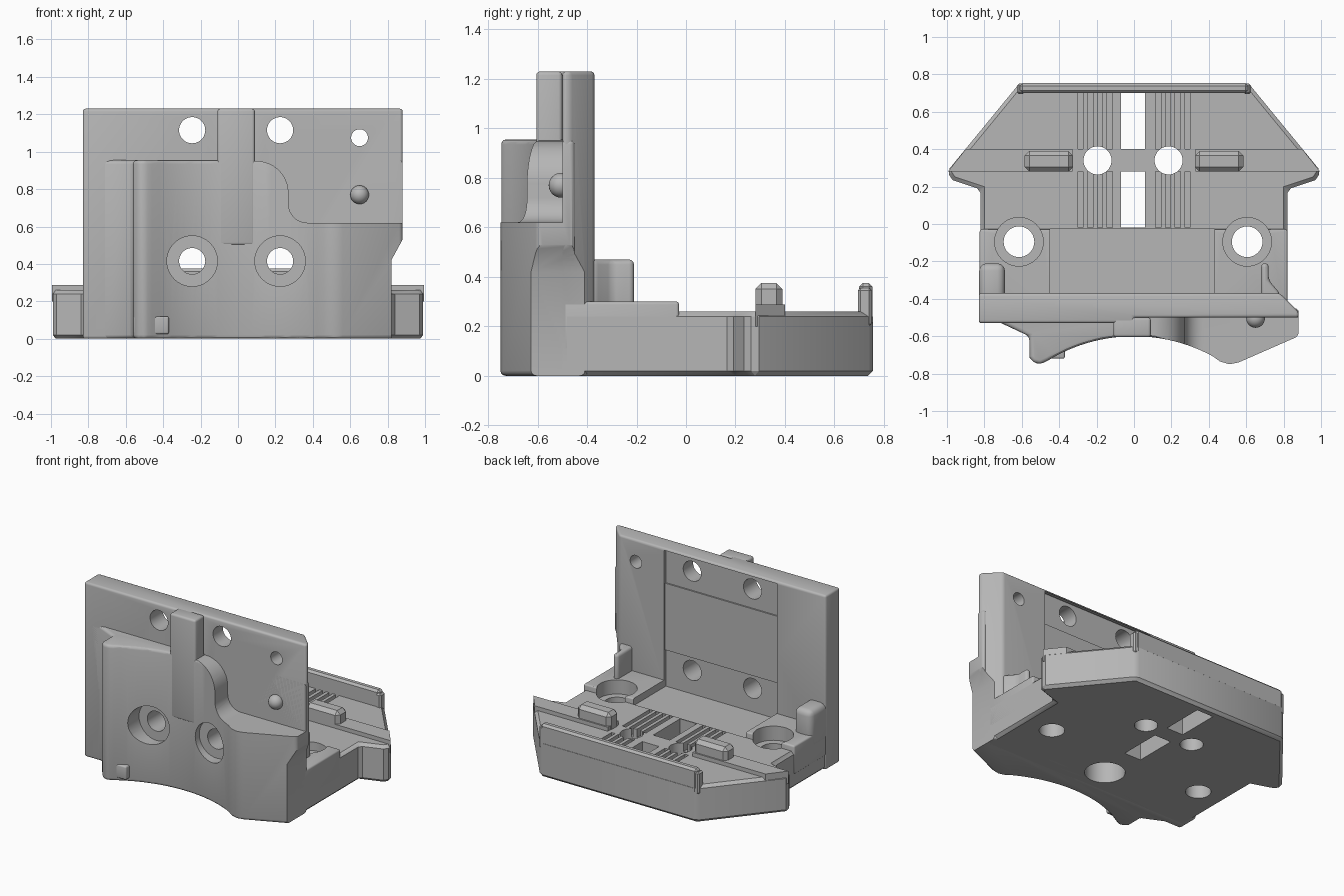
import bpy, bmesh, math
from mathutils import Matrix

cube = bpy.data.objects.get("Cube")
if cube:
    bpy.data.objects.remove(cube, do_unlink=True)

GREY = (0.47, 0.47, 0.47, 1)
grey = bpy.data.materials.new("light grey plastic")
grey.use_nodes = True
grey.diffuse_color = GREY
grey.node_tree.nodes["Principled BSDF"].inputs["Base Color"].default_value = GREY


def link(name, bm):
    bmesh.ops.recalc_face_normals(bm, faces=bm.faces)
    mesh = bpy.data.meshes.new(name)
    bm.to_mesh(mesh)
    bm.free()
    mesh.materials.append(grey)
    obj = bpy.data.objects.new(name, mesh)
    bpy.context.scene.collection.objects.link(obj)
    return obj


def prism(name, pts, lo, hi, axis="z"):
    """Extrude a plan (axis z) or a front outline (axis y) from lo to hi."""
    bm = bmesh.new()
    place = (lambda a, b, h: (a, b, h)) if axis == "z" else (lambda a, b, h: (a, h, b))
    low = [bm.verts.new(place(a, b, lo)) for a, b in pts]
    high = [bm.verts.new(place(a, b, hi)) for a, b in pts]
    bm.faces.new(low)
    bm.faces.new(high)
    for i in range(len(pts)):
        j = (i + 1) % len(pts)
        bm.faces.new((low[i], low[j], high[j], high[i]))
    return link(name, bm)


def box(name, x0, x1, y0, y1, z0, z1):
    return prism(name, [(x0, y0), (x1, y0), (x1, y1), (x0, y1)], z0, z1)


def disc(a, b, r, lo, hi, axis="z"):
    pts = [(a + r * math.cos(t * math.tau / 40), b + r * math.sin(t * math.tau / 40))
           for t in range(40)]
    return prism("hole_cutter", pts, lo, hi, axis)


def finish(obj, bevel=0.0, cuts=(), segments=3):
    """Round the edges, cut the openings, bake and shade."""
    if bevel:
        m = obj.modifiers.new("bevel", "BEVEL")
        m.width, m.segments = bevel, segments
        m.limit_method, m.angle_limit = "ANGLE", math.radians(40)
    for c in cuts:
        m = obj.modifiers.new("cut", "BOOLEAN")
        m.operation, m.object, m.solver = "DIFFERENCE", c, "EXACT"
    graph = bpy.context.evaluated_depsgraph_get()
    mesh = bpy.data.meshes.new_from_object(obj.evaluated_get(graph))
    obj.modifiers.clear()
    obj.data = mesh
    bpy.ops.object.select_all(action="DESELECT")
    obj.select_set(True)
    bpy.context.view_layer.objects.active = obj
    bpy.ops.object.shade_smooth_by_angle(angle=math.radians(30))


def arc(cx, cy, r, start, end, n):
    return [(cx + r * math.cos(math.radians(start + (end - start) * i / n)),
             cy + r * math.sin(math.radians(start + (end - start) * i / n)))
            for i in range(n + 1)]


# Cutters: screw holes through the upright plate
bolts, bores = [], []
for x in (-0.245, 0.225):
    bolts += [disc(x, z, 0.07, -1, 0, "y") for z in (0.415, 1.115)]
    bores.append(disc(x, 0.415, 0.135, -1, -0.56, "y"))
bolts.append(disc(0.65, 1.075, 0.045, -1, 0, "y"))

# Cutters: tapered lower corner, stepped shoulder and back panel
corner = prism("corner_cutter", [(0.82, -0.1), (0.82, 0.42), (0.91, 0.585), (1.2, 0.585),
                                 (1.2, -0.1)], -0.9, 0, "y")
shoulder = prism("shoulder_cutter",
                 [(0.09, 1.1), (0.09, 0.95)] + arc(0.10, 0.78, 0.17, 85, 0, 10)
                 + arc(0.37, 0.72, 0.10, 180, 270, 8) + [(1.1, 0.62), (1.1, 1.1)],
                 -1, -0.5, "y")
panels = [box("panel_cutter", -0.45, 0.43, -0.38, -0.2, 0.2, 1.215),
          box("band_cutter", -0.45, 0.43, -0.39, -0.2, 0.2, 0.51),
          box("band_cutter", -0.45, 0.43, -0.39, -0.2, 0.98, 1.21)]

# Cutters: base holes, slots, belt grooves and seat
base_cuts = [disc(0, -0.29, 0.13, -0.1, 0.17)]
for x in (-0.615, 0.605):
    base_cuts += [disc(x, -0.095, 0.082, -1, 1), disc(x, -0.095, 0.13, 0.2, 1)]
for x in (-0.195, 0.185):
    base_cuts.append(disc(x, 0.34, 0.075, -1, 1))
seat = box("seat_cutter", -0.45, 0.43, -0.39, -0.028, 0.25, 1)
base_cuts.append(seat)
for y0, y1 in ((-0.02, 0.28), (0.40, 0.70)):
    base_cuts.append(box("slot_cutter", -0.07, 0.06, y0, y1, -1, 1))
    for side in (-1, 1):
        for k in range(4):
            x = side * (0.13 + 0.052 * k)
            base_cuts.append(box("groove_cutter", x - 0.014, x + 0.014, y0, y1, 0.2, 1))

# Base with swept wings
half = [(0.82, -0.5), (0.82, 0.185), (0.97, 0.235), (1.0, 0.28), (0.61, 0.755)]
base = prism("base", half + [(-x, y) for x, y in reversed(half)], 0, 0.26)
finish(base, 0.02, base_cuts, 1)
step = box("base_step", -0.825, 0.82, -0.5, -0.028, 0.1, 0.30)
finish(step, 0.012, base_cuts)

# Upright plate
plate = prism("upright_plate", [(-0.83, -0.53), (0, -0.53), (0, -0.5), (0.88, -0.5),
                                (0.88, -0.47), (0.78, -0.37), (-0.83, -0.37)], 0, 1.23)
finish(plate, 0.015, bolts + [corner] + panels + base_cuts[:1])

# Front body with a concave face between two horns
outline = ([(-0.83, -0.45), (-0.82, -0.53), (-0.71, -0.53), (-0.56, -0.60), (-0.56, -0.71),
            (-0.54, -0.74), (-0.50, -0.75), (-0.46, -0.73)]
           + arc(0, -1.48, 0.88, 118.5, 61.5, 24)
           + [(0.46, -0.735), (0.51, -0.75), (0.56, -0.74), (0.88, -0.60), (0.88, -0.45)])
body = prism("front_body", outline, 0, 0.955)
finish(body, 0.025, bolts + bores + [corner, shoulder])

# Middle rib, horn foot and locating pin on the front
finish(box("front_rib", -0.11, 0.09, -0.605, -0.5, 0.5, 1.23), 0.015)
finish(box("horn_foot", -0.56, -0.37, -0.72, -0.62, 0.025, 0.12), 0.01)
bm = bmesh.new()
bmesh.ops.create_uvsphere(bm, u_segments=24, v_segments=16, radius=0.05,
                          matrix=Matrix.Translation((0.65, -0.505, 0.77)))
finish(link("locating_pin", bm))

# Gussets behind the plate
finish(box("right_gusset", -0.828, -0.69, -0.45, -0.21, 0.2, 0.47), 0.04)
finish(prism("left_gusset", [(0.68, -0.45), (0.77, -0.45), (0.78, -0.37), (0.72, -0.30),
                             (0.72, -0.21), (0.68, -0.21)], 0.2, 0.47), 0.02)

# Raised strips and clamp blocks on the wings
for side, word in ((1, "left"), (-1, "right")):
    strip = [(0.33, 0.28), (0.995, 0.28), (0.90, 0.40), (0.33, 0.40)]
    finish(prism(word + "_wing_strip", [(side * x, y) for x, y in strip], 0.2, 0.288))
    xs = sorted((side * 0.325, side * 0.585))
    finish(box(word + "_clamp_block", *xs, 0.28, 0.39, 0.2, 0.375), 0.025, (), 1)

# Rear rail
finish(box("rear_rail", -0.61, 0.61, 0.70, 0.754, 0.2, 0.375), 0.015, (), 1)
for x in (-0.605, 0.605):
    finish(box("rail_end", x - 0.02, x + 0.02, 0.695, 0.75, 0.2, 0.355), 0.01, (), 1)

# Drop the cutters
for obj in list(bpy.data.objects):
    if "_cutter" in obj.name:
        bpy.data.objects.remove(obj, do_unlink=True)
